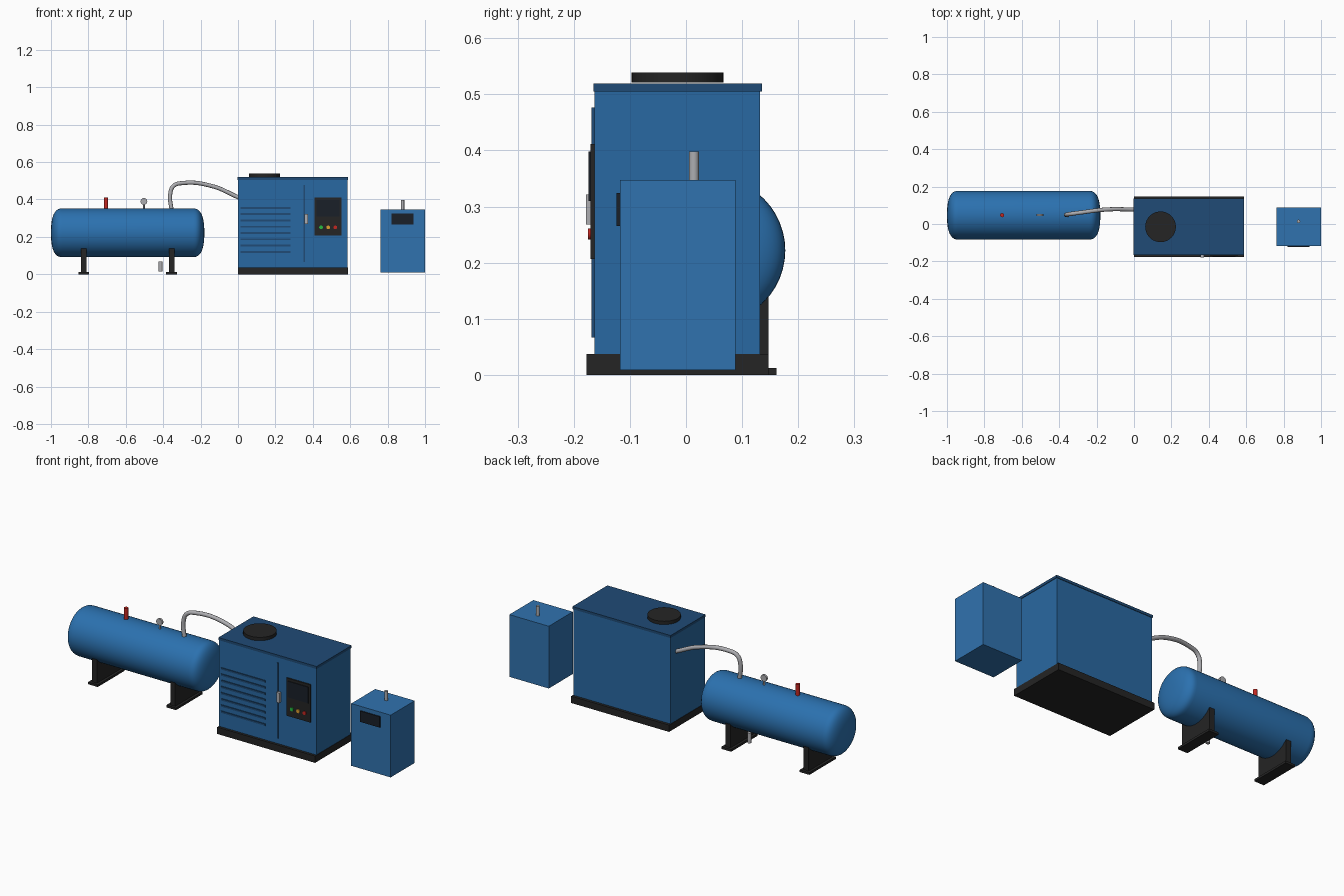
import bpy, bmesh, math
from mathutils import Matrix

if "Cube" in bpy.data.objects:
    bpy.data.objects.remove(bpy.data.objects["Cube"])


def mat(name, r, g, b):
    m = bpy.data.materials.new(name)
    m.diffuse_color = (r, g, b, 1)
    m.use_nodes = True
    m.node_tree.nodes["Principled BSDF"].inputs["Base Color"].default_value = m.diffuse_color
    return m


TANK = mat("tank_blue", .024, .165, .43)
BODY = mat("cabinet_blue", .022, .14, .36)
LID = mat("dark_blue", .014, .07, .18)
DRY = mat("dryer_blue", .03, .17, .43)
BLACK = mat("black", .018, .018, .018)
GLASS = mat("screen", .01, .014, .022)
STEEL = mat("steel", .42, .42, .44)
RED = mat("red", .55, .02, .015)
GREEN = mat("green", .02, .5, .05)
AMBER = mat("amber", .75, .35, .03)


def finish(name, bm, m, smooth=False):
    bmesh.ops.recalc_face_normals(bm, faces=bm.faces)
    me = bpy.data.meshes.new(name)
    bm.to_mesh(me)
    bm.free()
    o = bpy.data.objects.new(name, me)
    bpy.context.collection.objects.link(o)
    me.materials.append(m)
    if smooth:
        bpy.ops.object.select_all(action='DESELECT')
        o.select_set(True)
        bpy.context.view_layer.objects.active = o
        bpy.ops.object.shade_smooth_by_angle(angle=math.radians(35))
    return o


def box(name, x, y, z, m):
    # x, y, z are (min, max) ranges
    bm = bmesh.new()
    bmesh.ops.create_cube(bm, size=1)
    for v in bm.verts:
        v.co = [a[0] + (c + .5) * (a[1] - a[0]) for a, c in zip((x, y, z), v.co)]
    return finish(name, bm, m)


def cyl(name, centre, r, depth, m, axis='Z', seg=24):
    bm = bmesh.new()
    bmesh.ops.create_cone(bm, cap_ends=True, segments=seg, radius1=r, radius2=r, depth=depth)
    if axis == 'Y':
        bm.transform(Matrix.Rotation(math.pi / 2, 4, 'X'))
    bm.transform(Matrix.Translation(centre))
    return finish(name, bm, m, True)


# Air tank: dished-end profile spun round the x axis
TY, TZ, TR = .047, .222, .13
half = []
for i in range(13):
    t = math.pi / 2 * i / 12
    half.append((.35 + .06 * math.cos(t) ** .8, TR * math.sin(t) ** .8))
profile = half + [(-x, r) for x, r in reversed(half)]
bm = bmesh.new()
vs = [bm.verts.new((x, 0, r)) for x, r in profile]
es = [bm.edges.new(p) for p in zip(vs, vs[1:])]
bmesh.ops.spin(bm, geom=vs + es, cent=(0, 0, 0), axis=(1, 0, 0), angle=2 * math.pi, steps=48)
bmesh.ops.remove_doubles(bm, verts=bm.verts, dist=1e-5)
bm.transform(Matrix.Translation((-.59, TY, TZ)))
finish("air_tank", bm, TANK, True)

# Tank saddles with foot plates
for side, x in (("left", -.825), ("right", -.355)):
    box(side + "_tank_leg", (x - .015, x + .015), (TY - .1, TY + .1), (.01, .14), BLACK)
    box(side + "_tank_foot", (x - .029, x + .029), (TY - .114, TY + .114), (0, .012), BLACK)

# Tank fittings
cyl("safety_valve", (-.705, TY, .377), .011, .07, RED)
cyl("gauge_stem", (-.503, TY, .362), .005, .044, STEEL)
cyl("gauge_dial", (-.503, TY, .39), .018, .011, STEEL, 'Y')
cyl("drain_valve", (-.414, TY, .042), .01, .055, STEEL)

# Hose from tank to cabinet
cu = bpy.data.curves.new("hose_path", 'CURVE')
cu.dimensions = '3D'
cu.bevel_depth = .011
cu.bevel_resolution = 4
cu.use_fill_caps = True
path = [(-.355, .047, .34), (-.362, .05, .43), (-.345, .053, .472), (-.295, .06, .488),
        (-.14, .078, .472), (.005, .077, .41)]
sp = cu.splines.new('BEZIER')
sp.bezier_points.add(len(path) - 1)
for p, co in zip(sp.bezier_points, path):
    p.co = co
    p.handle_left_type = p.handle_right_type = 'AUTO'
cu.materials.append(STEEL)
bpy.context.collection.objects.link(bpy.data.objects.new("hose", cu))

# Compressor cabinet
box("cabinet_base", (-.001, .587), (-.177, .147), (0, .037), BLACK)
box("cabinet_body", (.001, .585), (-.163, .132), (.036, .506), BODY)
box("cabinet_lid", (-.002, .588), (-.165, .135), (.505, .519), LID)
cyl("top_fan", (.142, -.015, .530), .082, .018, BLACK, seg=40)
box("door_seam", (.351, .357), (-.168, -.162), (.067, .477), LID)
for i in range(8):
    z = .12 + i * .0336
    box(f"louver_{i + 1}", (.014, .28), (-.167, -.162), (z - .005, z + .005), LID)
box("door_handle", (.355, .373), (-.178, -.162), (.268, .322), STEEL)

# Control panel
box("control_panel", (.41, .554), (-.17, -.162), (.207, .412), BLACK)
box("control_screen", (.42, .543), (-.174, -.169), (.31, .398), GLASS)
for n, x, m in (("green", .444, GREEN), ("amber", .482, AMBER), ("red", .52, RED)):
    cyl(n + "_button", (x, -.171, .251), .01, .008, m, 'Y', 20)

# Dryer box
box("dryer_body", (.763, 1), (-.118, .088), (.009, .347), DRY)
box("dryer_display", (.82, .938), (-.124, -.117), (.265, .324), GLASS)
cyl("dryer_pipe", (.88, .014, .37), .009, .056, STEEL)
